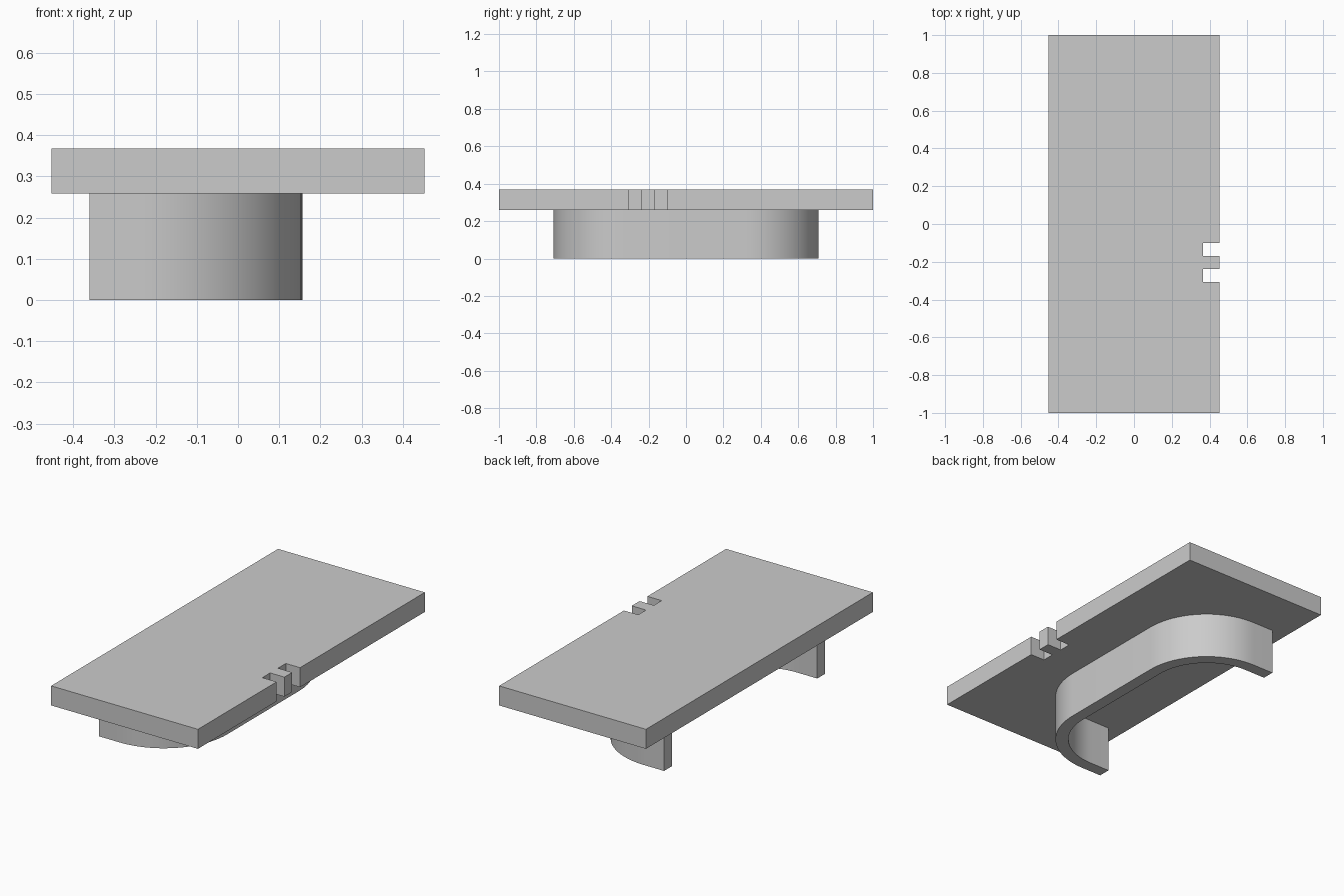
import bpy
import bmesh
from math import sin, cos, pi, radians

old = bpy.data.objects.get("Cube")
if old:
    bpy.data.objects.remove(old, do_unlink=True)

grey = bpy.data.materials.new("light_grey")
grey.use_nodes = True
colour = (0.6, 0.6, 0.6, 1)
grey.diffuse_color = colour
grey.node_tree.nodes["Principled BSDF"].inputs["Base Color"].default_value = colour


def extrude_faces(name, polygons, z0, z1):
    """Extrude flat polygons, given as lists of (x, y), from z0 to z1."""
    bm = bmesh.new()
    for poly in polygons:
        bm.faces.new([bm.verts.new((x, y, z0)) for x, y in poly])
    bmesh.ops.remove_doubles(bm, verts=bm.verts, dist=1e-5)
    result = bmesh.ops.extrude_face_region(bm, geom=bm.faces[:], use_keep_orig=True)
    top = [v for v in result["geom"] if isinstance(v, bmesh.types.BMVert)]
    bmesh.ops.translate(bm, verts=top, vec=(0, 0, z1 - z0))
    bmesh.ops.recalc_face_normals(bm, faces=bm.faces)
    mesh = bpy.data.meshes.new(name)
    bm.to_mesh(mesh)
    bm.free()
    mesh.materials.append(grey)
    obj = bpy.data.objects.new(name, mesh)
    bpy.context.collection.objects.link(obj)
    return obj


PLATE_BASE, PLATE_TOP = 0.259, 0.368

# Flat plate with two square notches in one long edge
half_x, notch_x = 0.453, 0.365
outline = [(-half_x, 1), (-half_x, -1), (half_x, -1)]
for start, end in ((-0.307, -0.238), (-0.169, -0.1)):
    outline += [(half_x, start), (notch_x, start), (notch_x, end), (half_x, end)]
outline.append((half_x, 1))
extrude_faces("top_plate", [outline], PLATE_BASE, PLATE_TOP)

# Curved C-shaped wall underneath, open towards -x
RADIUS, THICKNESS, STEPS = 0.39, 0.068, 20
centre_x, centre_y, end_x = -0.234, 0.319, -0.361


def rail(radius):
    """One side of the wall: straight end, arc, long side, arc, straight end."""
    half = [(end_x, centre_y + radius)]
    for i in range(STEPS + 1):
        a = pi / 2 * (1 - i / STEPS)
        half.append((centre_x + radius * cos(a), centre_y + radius * sin(a)))
    return half + [(x, -y) for x, y in reversed(half)]


outer, inner = rail(RADIUS), rail(RADIUS - THICKNESS)
strips = [[outer[i], outer[i + 1], inner[i + 1], inner[i]] for i in range(len(outer) - 1)]
wall = extrude_faces("curved_wall", strips, 0, PLATE_BASE)

bpy.ops.object.select_all(action="DESELECT")
wall.select_set(True)
bpy.context.view_layer.objects.active = wall
bpy.ops.object.shade_smooth_by_angle(angle=radians(30))
